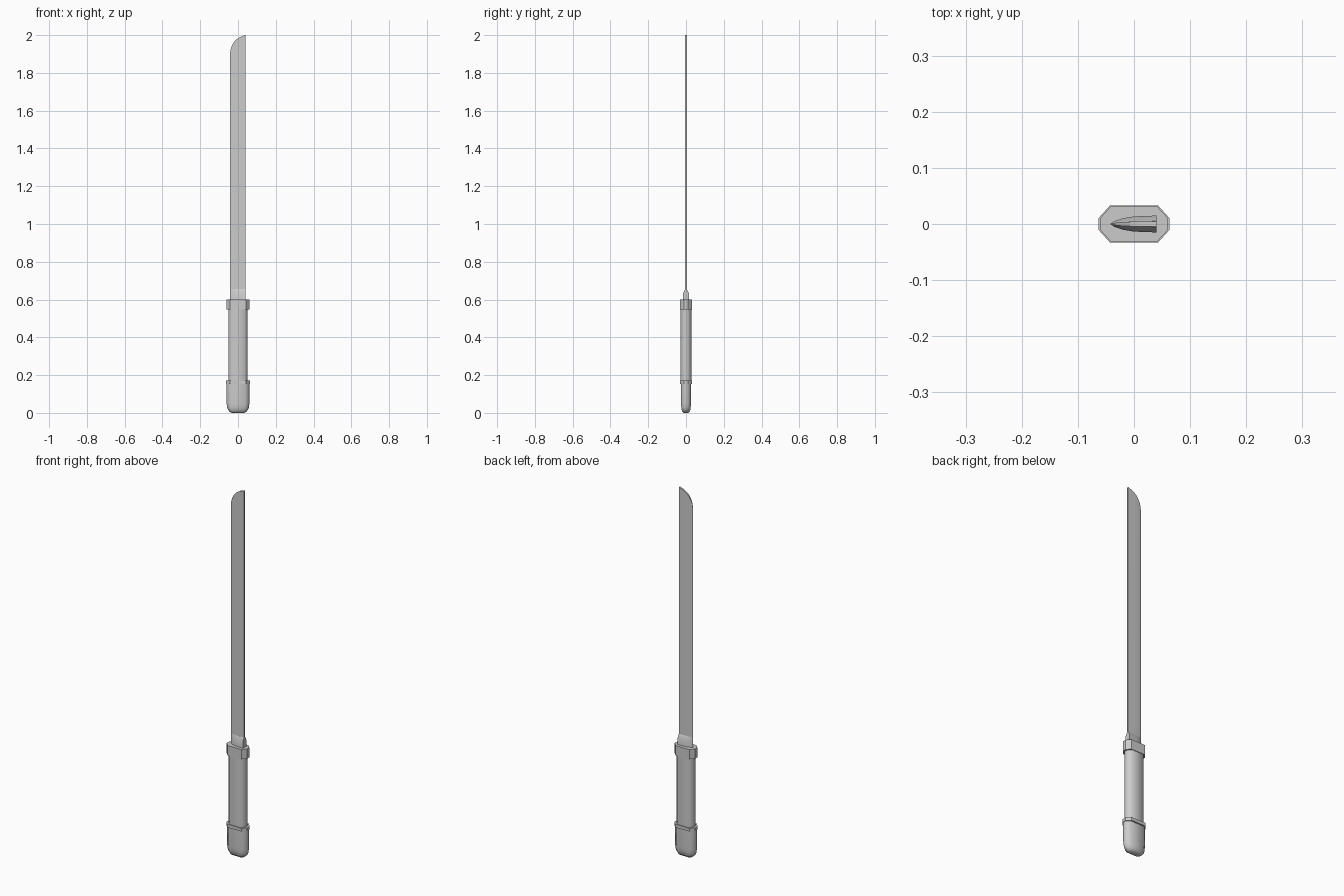
import bpy, bmesh

if "Cube" in bpy.data.objects:
    bpy.data.objects.remove(bpy.data.objects["Cube"])


def finish(name, bm, smooth=True):
    bmesh.ops.recalc_face_normals(bm, faces=bm.faces)
    mesh = bpy.data.meshes.new(name)
    bm.to_mesh(mesh)
    bm.free()
    obj = bpy.data.objects.new(name, mesh)
    bpy.context.collection.objects.link(obj)
    bpy.ops.object.select_all(action='DESELECT')
    bpy.context.view_layer.objects.active = obj
    obj.select_set(True)
    if smooth:
        bpy.ops.object.shade_smooth_by_angle(angle=0.87)
    return obj


def loft(name, rings, smooth=True):
    """Skin a list of equal-length closed rings and cap both ends."""
    bm = bmesh.new()
    loops = [[bm.verts.new(p) for p in ring] for ring in rings]
    n = len(loops[0])
    for a, b in zip(loops, loops[1:]):
        for i in range(n):
            j = (i + 1) % n
            bm.faces.new((a[i], a[j], b[j], b[i]))
    bm.faces.new(loops[0])
    bm.faces.new(loops[-1])
    return finish(name, bm, smooth)


def octagon(hx, hy, z):
    cx, cy = hx * 0.68, hy * 0.32
    return [(hx, -cy, z), (hx, cy, z), (cx, hy, z), (-cx, hy, z),
            (-hx, cy, z), (-hx, -cy, z), (-cx, -hy, z), (cx, -hy, z)]


def octagon_part(name, profile, smooth=True):
    return loft(name, [octagon(*p) for p in profile], smooth)


# Rounded pommel
octagon_part("pommel", [(0.034, 0.012, 0.0), (0.044, 0.019, 0.006),
                        (0.053, 0.023, 0.016), (0.058, 0.025, 0.03),
                        (0.06, 0.026, 0.05), (0.06, 0.026, 0.157)])
# Ring between pommel and grip
octagon_part("pommel_ring", [(0.063, 0.033, 0.154), (0.063, 0.033, 0.171)], False)
# Grip
octagon_part("grip", [(0.051, 0.028, 0.165), (0.051, 0.028, 0.56)])
# Guard
octagon_part("guard", [(0.061, 0.031, 0.547), (0.061, 0.031, 0.6)], False)

# Blade collar: wedge section narrowing to the blade
SECTION = [(-0.042, 0.0), (-0.035, 0.35), (-0.02, 0.68), (0.0, 0.9), (0.04, 1.0)]


def wedge(half, z):
    side = [(x, t * half, z) for x, t in SECTION]
    return side + [(x, -y, z) for x, y, _ in reversed(side[1:])]


loft("collar", [wedge(0.015, 0.59), wedge(0.015, 0.635), wedge(0.005, 0.655)])

# Blade: single edge on the left, flat spine on the right, curved tip
TIP = [(-0.042, 0.0004, 1.905), (-0.039, 0.0012, 1.926), (-0.033, 0.0022, 1.943),
       (-0.023, 0.0032, 1.961), (-0.008, 0.004, 1.978), (0.014, 0.0045, 1.991),
       (0.04, 0.0048, 2.0)]
bm = bmesh.new()
cols = [[bm.verts.new(p) for p in ((x, -y, 0.59), (x, y, 0.59),
                                   (x, y, z), (x, -y, z))] for x, y, z in TIP]
for a, b in zip(cols, cols[1:]):
    for i in range(4):
        j = (i + 1) % 4
        bm.faces.new((a[i], a[j], b[j], b[i]))
bm.faces.new(cols[0])
bm.faces.new(cols[-1])
finish("blade", bm)
